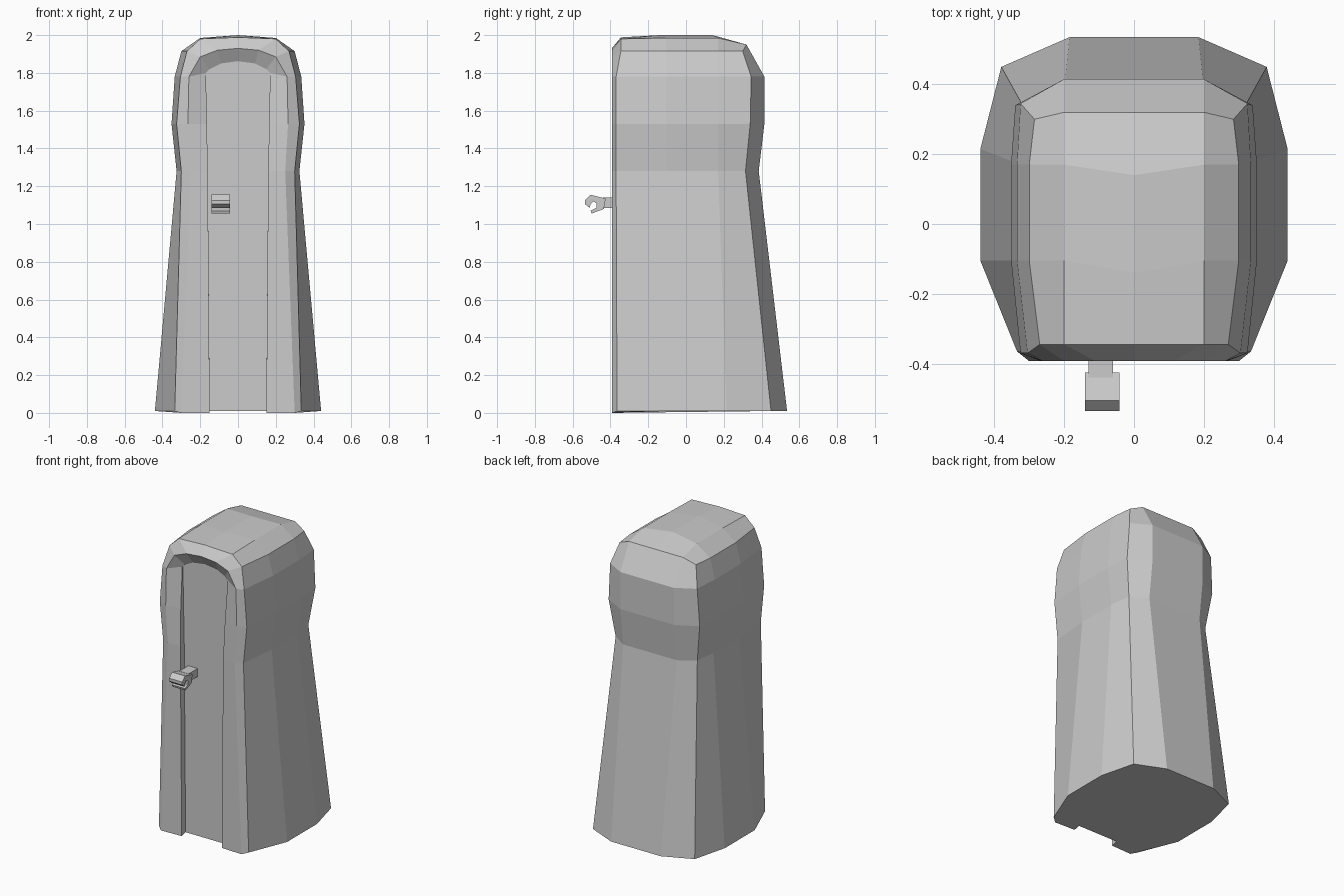
import bpy
import bmesh
from mathutils import Vector

cube = bpy.data.objects.get("Cube")
if cube:
    bpy.data.objects.remove(cube, do_unlink=True)

grey = bpy.data.materials.new("plain grey")
grey.use_nodes = True
COLOUR = (0.6, 0.6, 0.6, 1)
grey.diffuse_color = COLOUR
grey.node_tree.nodes["Principled BSDF"].inputs["Base Color"].default_value = COLOUR


def finish(name, bm):
    bmesh.ops.remove_doubles(bm, verts=bm.verts[:], dist=0.0005)
    bmesh.ops.recalc_face_normals(bm, faces=bm.faces[:])
    mesh = bpy.data.meshes.new(name)
    bm.to_mesh(mesh)
    bm.free()
    mesh.materials.append(grey)
    obj = bpy.data.objects.new(name, mesh)
    bpy.context.collection.objects.link(obj)
    return obj


def face(bm, points):
    unique = []
    for p in points:
        if all((Vector(p) - Vector(q)).length > 0.0005 for q in unique):
            unique.append(p)
    if len(unique) > 2:
        bm.faces.new([bm.verts.new(p) for p in unique])


def loft(bm, rows):
    """Join neighbouring rows of equal length with quads."""
    for low, high in zip(rows, rows[1:]):
        for i in range(len(low) - 1):
            face(bm, (low[i], low[i + 1], high[i + 1], high[i]))


def ring(z, *plan, back_z=None):
    """Half outline from front corner to back, closed on the centre line."""
    pts = [(x, y, z) for x, y in plan]
    if back_z:
        pts[-1] = (*plan[-1], back_z)
    return pts + [(0, pts[-1][1], pts[-1][2])]


# Cloak: half of the outer shell, from hem to hood
rings = [
    ring(0.01, (.335, -.365), (.44, -.105), (.44, .215), (.38, .45), (.185, .535)),
    ring(1.28, (.30, -.37), (.325, -.105), (.325, .17), (.305, .315), (.2, .385)),
    ring(1.53, (.325, -.37), (.352, -.105), (.352, .17), (.34, .34), (.2, .415)),
    ring(1.78, (.305, -.37), (.335, -.105), (.335, .17), (.325, .345), (.2, .415)),
    ring(1.915, (.27, -.345), (.3, -.105), (.3, .17), (.285, .3), (.2, .32), back_z=1.95),
]
bm = bmesh.new()
loft(bm, rings)

# Crown of the hood
front, side_f, side_r, corner, back, back_mid = rings[-1]
crown = [(.2, -.345, 1.98), (.2, -.105, 1.985), (.2, .17, 1.985), back]
ridge = [(0, -.345, 1.988), (0, -.14, 2.0), (0, .14, 2.0), back_mid]
loft(bm, [[front, side_f, side_r], crown[:3]])
face(bm, (side_r, corner, back, crown[2]))
loft(bm, [crown, ridge])

# Front edging, opening and recessed panel
outer = [r[0] for r in rings] + [crown[0], ridge[0]]
rim = [(x, -.393, z) for x, z in
       ((.30, 0), (.25, 1.28), (.265, 1.53), (.26, 1.78), (.2, 1.885), (.11, 1.92), (0, 1.93))]
lip = [(.15, -.387, 0), (.16, -.387, 1.28), (.165, -.375, 1.53), (.17, -.352, 1.80),
       (.15, -.352, 1.82), (.09, -.352, 1.85), (0, -.352, 1.862)]
panel = [(x, -.345, max(z, .01)) for x, y, z in lip]
centre = [(0, y, z) for x, y, z in panel]
loft(bm, [outer, rim, lip, panel, centre])

# Underside
face(bm, rings[0] + [centre[0], panel[0], lip[0], rim[0]])

bmesh.ops.mirror(bm, geom=bm.verts[:] + bm.edges[:] + bm.faces[:],
                 axis='X', merge_dist=0.0001)
finish("hooded_cloak", bm)


def extrude_profile(name, profile, x0, x1):
    """Prism along x from a side profile of (y, z) points."""
    bm = bmesh.new()
    f = bm.faces.new([bm.verts.new((x0, y, z)) for y, z in profile])
    out = bmesh.ops.extrude_face_region(bm, geom=[f])
    moved = [v for v in out["geom"] if isinstance(v, bmesh.types.BMVert)]
    bmesh.ops.translate(bm, verts=moved, vec=(x1 - x0, 0, 0))
    return finish(name, bm)


# Wrist and curled hand
extrude_profile("wrist", [(-.34, 1.085), (-.34, 1.14), (-.44, 1.14), (-.44, 1.085)], -.13, -.06)
extrude_profile("curled_hand", [
    (-.425, 1.135), (-.505, 1.155), (-.535, 1.125), (-.535, 1.105), (-.51, 1.085),
    (-.505, 1.105), (-.49, 1.12), (-.475, 1.11), (-.475, 1.085), (-.505, 1.07),
    (-.50, 1.055), (-.435, 1.08)], -.14, -.042)
